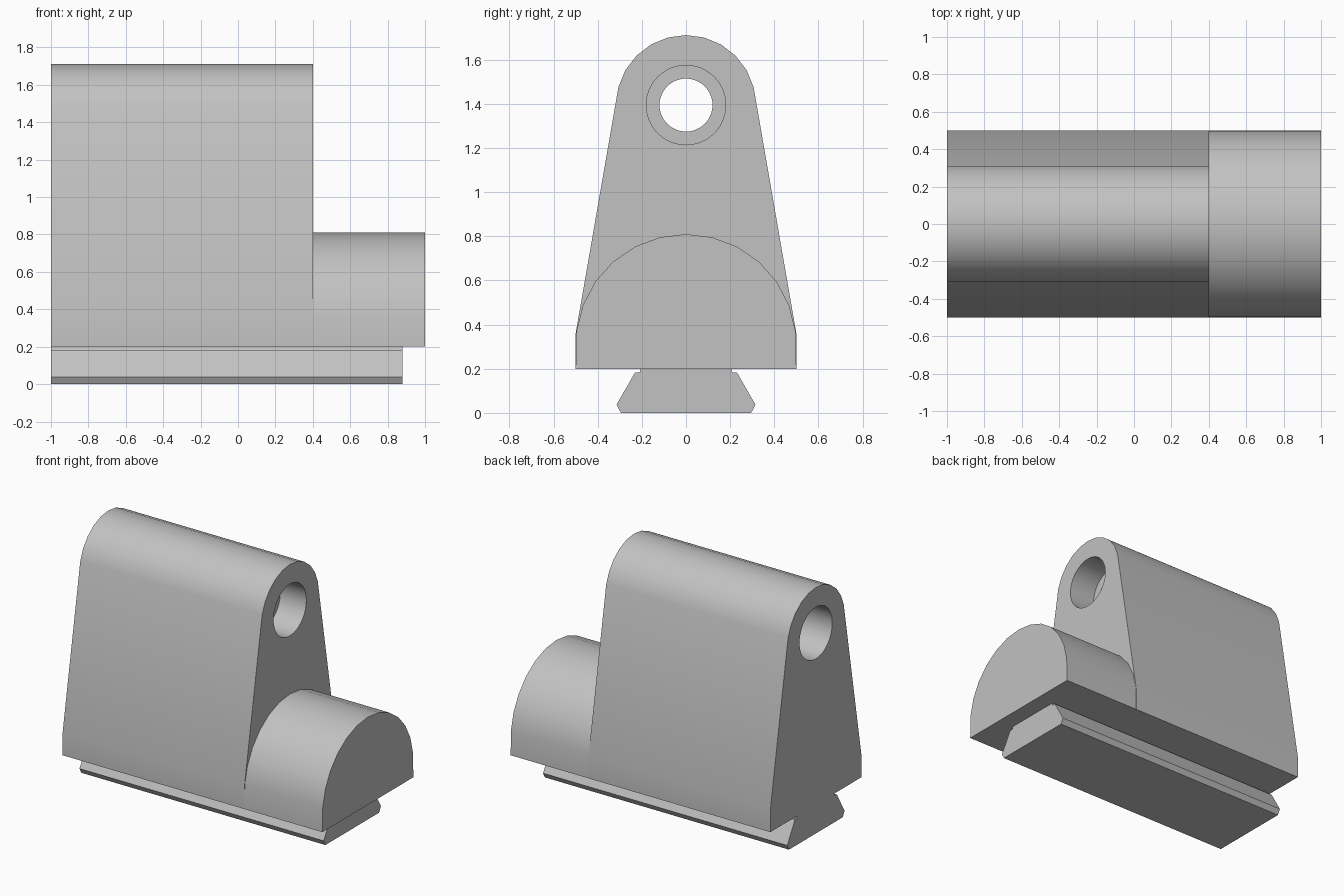
import bpy
import bmesh
from math import cos, sin, radians, tau

cube = bpy.data.objects.get("Cube")
if cube:
    bpy.data.objects.remove(cube, do_unlink=True)

grey = bpy.data.materials.new("light grey")
grey.use_nodes = True
grey.diffuse_color = (0.54, 0.54, 0.54, 1)
grey.node_tree.nodes["Principled BSDF"].inputs["Base Color"].default_value = grey.diffuse_color


def loft(name, rings):
    """Closed solid through rings of (x, [(y, z), ...])."""
    bm = bmesh.new()
    loops = [[bm.verts.new((x, y, z)) for y, z in pts] for x, pts in rings]
    for a, b in zip(loops, loops[1:]):
        for i in range(len(a)):
            j = (i + 1) % len(a)
            bm.faces.new((a[i], a[j], b[j], b[i]))
    bm.faces.new(loops[0])
    bm.faces.new(loops[-1])
    bmesh.ops.recalc_face_normals(bm, faces=bm.faces)
    mesh = bpy.data.meshes.new(name)
    bm.to_mesh(mesh)
    bm.free()
    mesh.materials.append(grey)
    obj = bpy.data.objects.new(name, mesh)
    bpy.context.collection.objects.link(obj)
    return obj


def arc(z, r, start, end, steps):
    angles = [radians(start + (end - start) * i / steps) for i in range(steps + 1)]
    return [(r * cos(a), z + r * sin(a)) for a in angles]


def mirrored(half):
    return half + [(-y, z) for y, z in reversed(half)]


def combine(target, tool, operation):
    mod = target.modifiers.new(operation, "BOOLEAN")
    mod.operation, mod.object, mod.solver = operation, tool, "EXACT"
    bpy.context.view_layer.objects.active = target
    bpy.ops.object.modifier_apply(modifier=mod.name)
    bpy.data.objects.remove(tool, do_unlink=True)


def smooth(obj):
    bpy.ops.object.select_all(action="DESELECT")
    obj.select_set(True)
    bpy.context.view_layer.objects.active = obj
    bpy.ops.object.shade_smooth_by_angle(angle=radians(30))


# Tapered upright with a rounded crown
tower = [(-0.5, 0.36), (-0.5, 0.2), (0.5, 0.2), (0.5, 0.36)] + arc(1.395, 0.317, 15, 165, 10)
body = loft("sight_body", [(-1, tower), (0.4, tower)])

# Low half-round nose, merged into the upright
nose = [(-0.5, 0.2), (0.5, 0.2)] + arc(0.31, 0.5, 6.9, 173.1, 12)
combine(body, loft("nose", [(0.2, nose), (1, nose)]), "UNION")


# Stepped bore: wide at both ends, narrow collar between
def circle(r):
    return arc(1.395, r, 0, 352.5, 47)


wide, narrow = circle(0.18), circle(0.12)
bore = loft("bore_cutter", [(-1.1, wide), (0, wide), (0, narrow),
                            (0.2, narrow), (0.2, wide), (0.5, wide)])
combine(body, bore, "DIFFERENCE")
smooth(body)

# Dovetail foot with a relief groove at its root
foot = mirrored([(0.295, 0), (0.315, 0.037), (0.231, 0.183), (0.21, 0.183), (0.205, 0.2)])
loft("dovetail_foot", [(-1, foot), (0.88, foot)])
